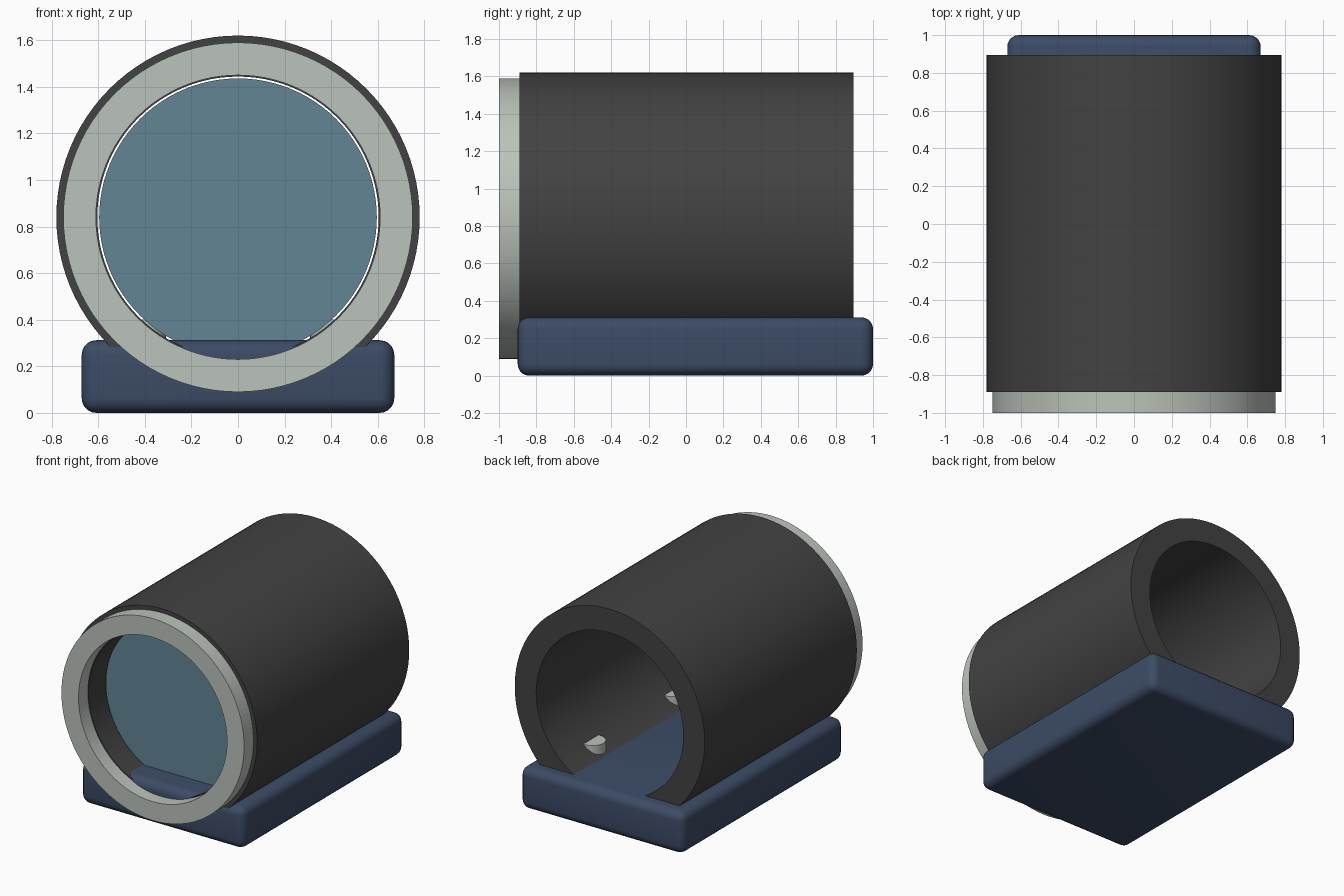
import bpy, bmesh, math
from mathutils import Matrix

if "Cube" in bpy.data.objects:
    bpy.data.objects.remove(bpy.data.objects["Cube"], do_unlink=True)

AXIS_Z = 0.84


def material(name, rgb):
    m = bpy.data.materials.new(name)
    m.use_nodes = True
    m.diffuse_color = (*rgb, 1)
    m.node_tree.nodes["Principled BSDF"].inputs["Base Color"].default_value = (*rgb, 1)
    return m


charcoal = material("charcoal", (0.055, 0.055, 0.055))
silver = material("silver grey", (0.50, 0.54, 0.50))
glass = material("blue glass", (0.122, 0.235, 0.30))
navy = material("navy", (0.045, 0.070, 0.130))


def finish(name, bm, mat):
    bmesh.ops.recalc_face_normals(bm, faces=bm.faces)
    mesh = bpy.data.meshes.new(name)
    bm.to_mesh(mesh)
    bm.free()
    mesh.materials.append(mat)
    obj = bpy.data.objects.new(name, mesh)
    bpy.context.collection.objects.link(obj)
    bpy.ops.object.select_all(action="DESELECT")
    obj.select_set(True)
    bpy.context.view_layer.objects.active = obj
    bpy.ops.object.shade_smooth_by_angle(angle=math.radians(35))
    return obj


def hollow_tube(name, outer, inner, y0, y1, mat, segments=96):
    """Ring-section tube along y."""
    bm = bmesh.new()
    profile = [(outer, y0), (outer, y1), (inner, y1), (inner, y0)]
    loops = []
    for i in range(segments):
        a = 2 * math.pi * i / segments
        loops.append([bm.verts.new((r * math.cos(a), y, AXIS_Z + r * math.sin(a)))
                      for r, y in profile])
    for i in range(segments):
        p, q = loops[i], loops[(i + 1) % segments]
        for k in range(4):
            n = (k + 1) % 4
            bm.faces.new((p[k], p[n], q[n], q[k]))
    return finish(name, bm, mat)


def cylinder(name, radius, depth, matrix, mat, segments=96):
    bm = bmesh.new()
    bmesh.ops.create_cone(bm, cap_ends=True, segments=segments, radius1=radius,
                          radius2=radius, depth=depth, matrix=matrix)
    return finish(name, bm, mat)


# Main barrel and front trim ring
hollow_tube("barrel", 0.78, 0.604, -0.89, 0.895, charcoal)
hollow_tube("front_ring", 0.75, 0.61, -1.0, -0.88, silver)

# Window disc set back inside the barrel
cylinder("window", 0.596, 0.03,
         Matrix.Translation((0, -0.685, AXIS_Z)) @ Matrix.Rotation(math.pi / 2, 4, "X"), glass)

# Rounded base slab
bm = bmesh.new()
bmesh.ops.create_cube(bm, size=1, matrix=Matrix.Translation((0, 0.05, 0.156))
                      @ Matrix.Diagonal((1.342, 1.9, 0.312, 1)))
bmesh.ops.bevel(bm, geom=list(bm.edges), offset=0.062, segments=5, profile=0.5,
                affect="EDGES")
finish("base", bm, navy)

# Mounting studs joining base and barrel
for side, sx in (("left", 1), ("right", -1)):
    for end, y in (("back", 0.525), ("front", -0.425)):
        cylinder(f"{end}_{side}_stud", 0.09, 0.2,
                 Matrix.Translation((0.4 * sx, y, 0.3)), silver, 32)
